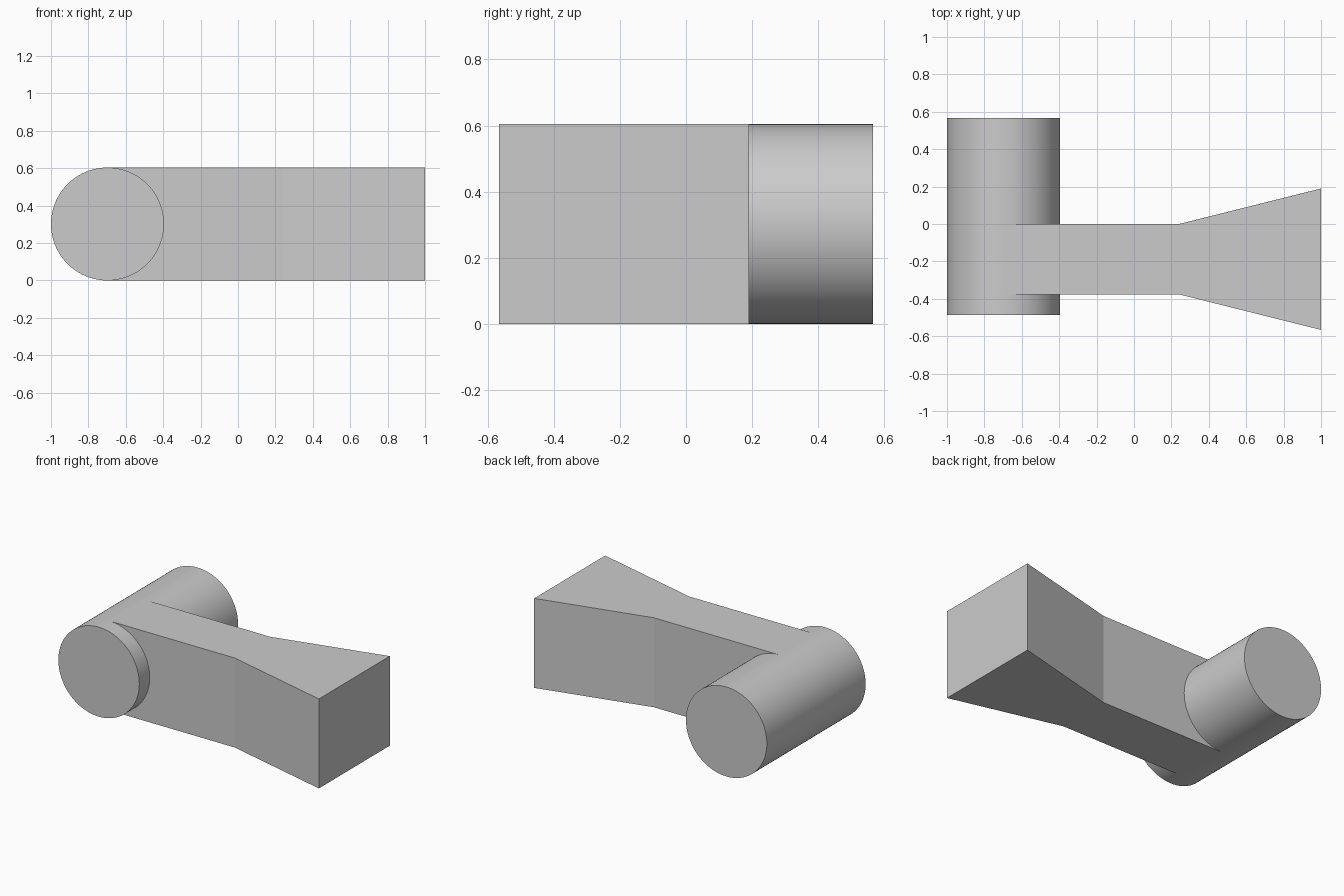
import bpy
import bmesh
import math

cube = bpy.data.objects.get("Cube")
if cube:
    bpy.data.objects.remove(cube, do_unlink=True)

HEIGHT = 0.604
RADIUS = HEIGHT / 2
AXIS_X = -1 + RADIUS

# Single plain grey
grey = bpy.data.materials.new("plain_grey")
grey.use_nodes = True
colour = (0.6, 0.6, 0.6, 1)
grey.diffuse_color = colour
grey.node_tree.nodes["Principled BSDF"].inputs["Base Color"].default_value = colour


def extrude_outline(name, points, height):
    """Make a solid by raising a flat outline."""
    bm = bmesh.new()
    base = bm.faces.new([bm.verts.new((x, y, 0)) for x, y in points])
    raised = bmesh.ops.extrude_face_region(bm, geom=[base])["geom"]
    verts = [v for v in raised if isinstance(v, bmesh.types.BMVert)]
    bmesh.ops.translate(bm, verts=verts, vec=(0, 0, height))
    bmesh.ops.recalc_face_normals(bm, faces=bm.faces)
    mesh = bpy.data.meshes.new(name)
    bm.to_mesh(mesh)
    bm.free()
    mesh.materials.append(grey)
    obj = bpy.data.objects.new(name, mesh)
    bpy.context.collection.objects.link(obj)
    return obj


# Cross cylinder lying along y
y_front, y_back = -0.487, 0.566
bpy.ops.mesh.primitive_cylinder_add(
    vertices=96, radius=RADIUS, depth=y_back - y_front,
    location=(AXIS_X, (y_front + y_back) / 2, RADIUS),
    rotation=(math.pi / 2, 0, 0))
barrel = bpy.context.object
barrel.name = "cross_cylinder"
barrel.data.materials.append(grey)
bpy.ops.object.shade_smooth_by_angle(angle=math.radians(30))

# Straight arm that flares evenly to a square block end
mid_y = -0.188
half_profile = [(AXIS_X, 0.188), (0.24, 0.188), (1.0, 0.378)]
outline = [(x, mid_y - w) for x, w in half_profile]
outline += [(x, mid_y + w) for x, w in reversed(half_profile)]
extrude_outline("flared_arm", outline, HEIGHT)
